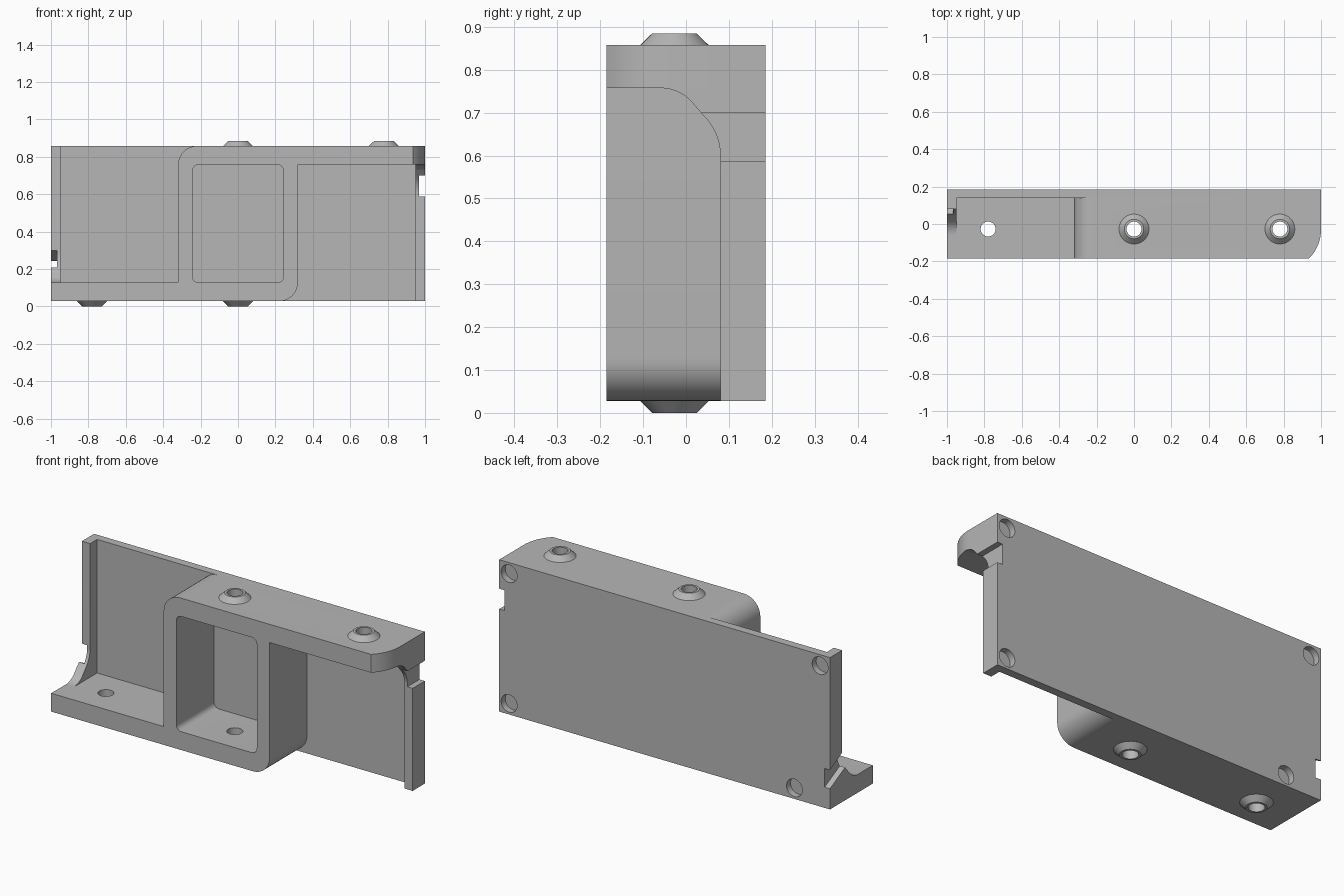
import bpy, bmesh
from math import sin, cos, radians
from mathutils import Matrix, Vector

if "Cube" in bpy.data.objects:
    bpy.data.objects.remove(bpy.data.objects["Cube"], do_unlink=True)

grey = bpy.data.materials.new("plain grey")
grey.use_nodes = True
grey.diffuse_color = (0.47, 0.47, 0.47, 1)
grey.node_tree.nodes["Principled BSDF"].inputs["Base Color"].default_value = grey.diffuse_color

LOW, HIGH = 0.0275, 0.8575          # body bottom and top
FRONT, BACK = -0.185, 0.185
PLATE = 0.14                        # front face of the back plate
SHELF = 0.1
TOTAL = LOW + HIGH
BOSS_Y = -0.027
HALF_TURN = Matrix.Translation((0, 0, TOTAL)) @ Matrix.Diagonal((-1, 1, -1, 1))


def finish(name, bm):
    bmesh.ops.recalc_face_normals(bm, faces=bm.faces)
    mesh = bpy.data.meshes.new(name)
    bm.to_mesh(mesh)
    bm.free()
    mesh.materials.append(grey)
    ob = bpy.data.objects.new(name, mesh)
    bpy.context.collection.objects.link(ob)
    return ob


def prism(name, points, axis, a, b, turn=False):
    """Extrude a 2D profile along an axis from a to b."""
    place = {"x": lambda p: (a, p[0], p[1]),
             "y": lambda p: (p[0], a, p[1]),
             "z": lambda p: (p[0], p[1], a)}[axis]
    push = Vector([(b - a) * (axis == k) for k in "xyz"])
    bm = bmesh.new()
    face = bm.faces.new([bm.verts.new(place(p)) for p in points])
    new = bmesh.ops.extrude_face_region(bm, geom=[face])["geom"]
    bmesh.ops.translate(bm, vec=push, verts=[v for v in new if isinstance(v, bmesh.types.BMVert)])
    if turn:
        bm.transform(HALF_TURN)
    return finish(name, bm)


def cone(name, r1, r2, matrix, depth):
    bm = bmesh.new()
    bmesh.ops.create_cone(bm, cap_ends=True, segments=40, radius1=r1, radius2=r2,
                          depth=depth, matrix=matrix)
    return finish(name, bm)


def arc(cx, cy, r, start, end, n=10):
    angles = [radians(start + (end - start) * i / n) for i in range(n + 1)]
    return [(cx + r * cos(t), cy + r * sin(t)) for t in angles]


def rect(x0, x1, y0, y1):
    return [(x0, y0), (x1, y0), (x1, y1), (x0, y1)]


def combine(target, tool, operation):
    """Apply a boolean and discard the tool."""
    mod = target.modifiers.new("cut", "BOOLEAN")
    mod.operation, mod.object, mod.solver = operation, tool, "EXACT"
    graph = bpy.context.evaluated_depsgraph_get()
    mesh = bpy.data.meshes.new_from_object(target.evaluated_get(graph))
    target.modifiers.clear()
    target.data = mesh
    bpy.data.objects.remove(tool, do_unlink=True)


# Stepped frame: lower shelf, centre box and upper shelf in one outline
r, w = 0.1, 0.32
outline = ([(-1, LOW)] + arc(w - r, LOW + r, r, -90, 0)
           + [(w, HIGH - SHELF), (1, HIGH - SHELF), (1, HIGH)]
           + arc(-w + r, HIGH - r, r, 90, 180)
           + [(-w, LOW + SHELF), (-1, LOW + SHELF)])
housing = prism("housing", outline, "y", FRONT, PLATE)

# Window in the centre box, open to the front
c, ww, z0, z1 = 0.03, 0.243, LOW + SHELF, HIGH - SHELF
window = (arc(ww - c, z0 + c, c, -90, 0, 5) + arc(ww - c, z1 - c, c, 0, 90, 5)
          + arc(c - ww, z1 - c, c, 90, 180, 5) + arc(c - ww, z0 + c, c, 180, 270, 5))
combine(housing, prism("window_cutter", window, "y", FRONT - 0.1, PLATE + 0.01), "DIFFERENCE")

# Back plate
combine(housing, prism("back_plate", rect(-1, 1, LOW, HIGH), "y", PLATE, BACK), "UNION")

# End ribs with curved gussets under the shelf
rib = ([(BACK, LOW), (0.08, LOW)] + arc(-0.05, 0.6, 0.13, 0, 45)
       + arc(-0.06, HIGH - SHELF - 0.1, 0.1, 45, 90) + [(-0.06, HIGH), (BACK, HIGH)])
for turn in (False, True):
    combine(housing, prism("end_rib", rib, "x", 0.95, 1, turn), "UNION")

# Rounded front corners of the two shelves
corner = arc(1 - 0.217, -0.03, 0.217, 0, -45.6) + [(0.93, -0.3), (1.1, -0.3), (1.1, -0.03)]
for turn in (False, True):
    combine(housing, prism("corner_cutter", corner, "z", 0, 0.9, turn), "DIFFERENCE")

# Slots in the end ribs: a level one and a sloping one
combine(housing, prism("level_slot", rect(-0.2, 0.3, 0.588, 0.699), "x", 0.968, 1.1), "DIFFERENCE")
slope = [(0.285, 0.09), (0.285, 0.19), (-0.02, 0.35), (-0.02, 0.245)]
combine(housing, prism("sloping_slot", slope, "x", -1.1, -0.968), "DIFFERENCE")

# Conical bosses above and below the shelves
for x, top in ((0, True), (0.78, True), (0, False), (-0.78, False)):
    z = HIGH + LOW / 2 if top else LOW / 2
    radii = (0.08, 0.052) if top else (0.052, 0.08)
    combine(housing, cone("boss", *radii, Matrix.Translation((x, BOSS_Y, z)), LOW), "UNION")

# Screw holes through bosses and shelves
for x in (-0.78, 0, 0.78):
    combine(housing, cone("screw_hole", 0.04, 0.04, Matrix.Translation((x, BOSS_Y, 0.44)), 1.2),
            "DIFFERENCE")

# Round pockets in the back
quarter = Matrix.Rotation(radians(90), 4, "X")
for x, z in ((0.94, 0.797), (-0.94, 0.797), (0.94, 0.088), (-0.785, 0.088)):
    combine(housing, cone("pocket", 0.048, 0.048, Matrix.Translation((x, BACK, z)) @ quarter, 0.07),
            "DIFFERENCE")

# Smooth the curves, keep the edges sharp
bpy.ops.object.select_all(action="DESELECT")
housing.select_set(True)
bpy.context.view_layer.objects.active = housing
bpy.ops.object.shade_smooth_by_angle(angle=radians(30))
